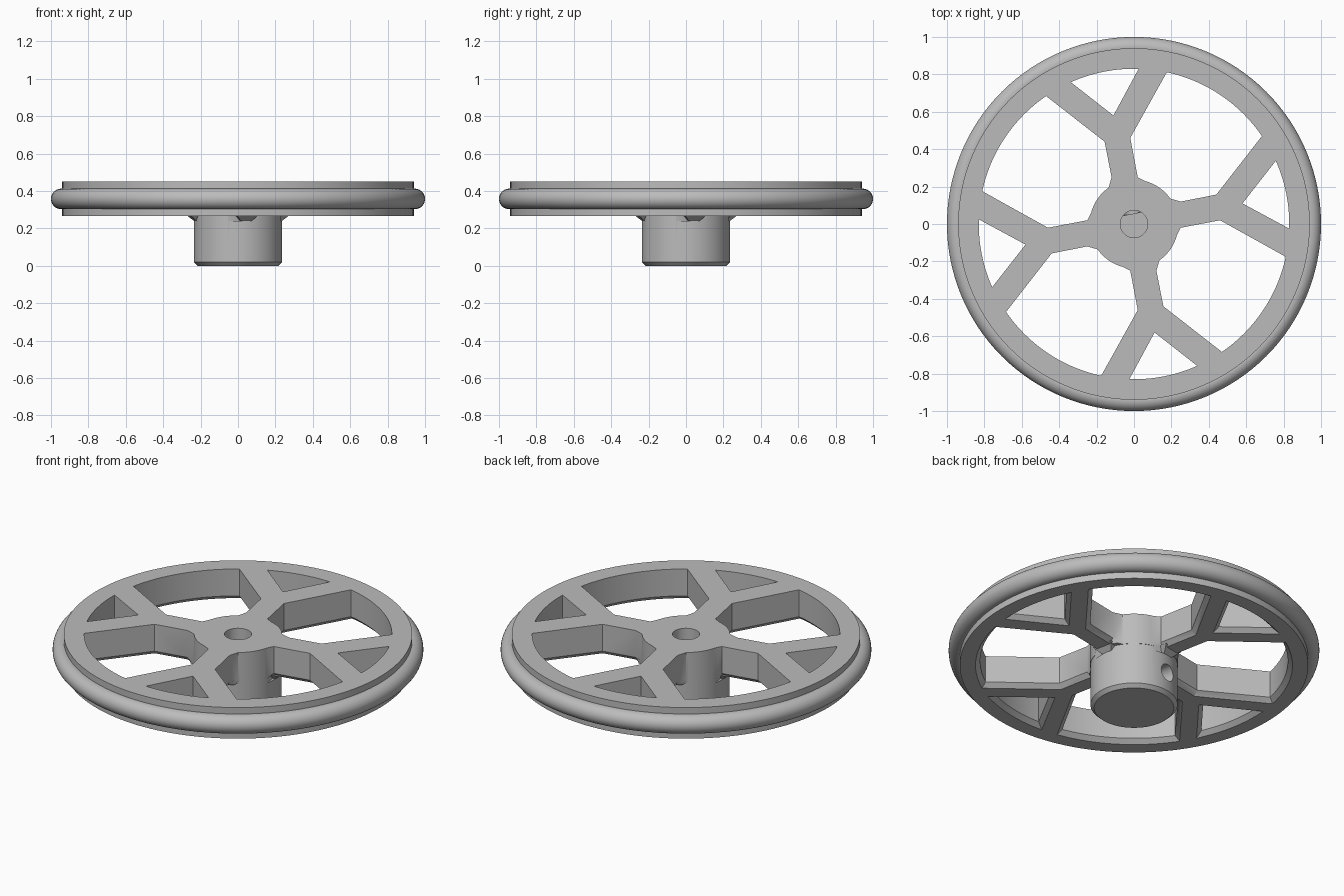
import bpy
import bmesh
from math import cos, sin, radians, tau
from mathutils import Vector, Matrix

if "Cube" in bpy.data.objects:
    bpy.data.objects.remove(bpy.data.objects["Cube"], do_unlink=True)

SEGMENTS = 128
BOTTOM, TOP = 0.265, 0.45
HUB_R = 0.235
RIM_INNER_R = 0.83
SPOKE_ANGLE = 101
CHAMFER = 0.025

grey = bpy.data.materials.new("plain grey")
grey.use_nodes = True
colour = (0.5, 0.5, 0.5, 1)
grey.diffuse_color = colour
grey.node_tree.nodes["Principled BSDF"].inputs["Base Color"].default_value = colour


def arc(r, start, end, steps):
    angles = [radians(start + (end - start) * i / steps) for i in range(steps + 1)]
    return [Vector((r * cos(a), r * sin(a))) for a in angles]


def circle(r):
    return arc(r, 0, 360, SEGMENTS)[:-1]


def loft(bm, sections, matrix=Matrix()):
    """Join (outline, height) sections into a closed solid."""
    rings = [[bm.verts.new(matrix @ Vector((p.x, p.y, z))) for p in pts]
             for pts, z in sections]
    for low, high in zip(rings, rings[1:]):
        for i in range(len(low)):
            j = (i + 1) % len(low)
            bm.faces.new((low[i], low[j], high[j], high[i]))
    bm.faces.new(rings[0][::-1])
    bm.faces.new(rings[-1])


def make_object(name, bm):
    bmesh.ops.recalc_face_normals(bm, faces=bm.faces[:])
    mesh = bpy.data.meshes.new(name)
    bm.to_mesh(mesh)
    bm.free()
    mesh.materials.append(grey)
    obj = bpy.data.objects.new(name, mesh)
    bpy.context.collection.objects.link(obj)
    return obj


def select_only(obj):
    bpy.ops.object.select_all(action='DESELECT')
    obj.select_set(True)
    bpy.context.view_layer.objects.active = obj


def combine(target, tool, operation):
    mod = target.modifiers.new("combine", 'BOOLEAN')
    mod.operation, mod.object, mod.solver = operation, tool, 'EXACT'
    select_only(target)
    bpy.ops.object.modifier_apply(modifier=mod.name)
    bpy.data.objects.remove(tool, do_unlink=True)


def grow(points, amount):
    """Offset a counter-clockwise outline outwards, holding the hub side still."""
    result = []
    for i, p in enumerate(points):
        before = (p - points[i - 1]).normalized()
        after = (points[(i + 1) % len(points)] - p).normalized()
        n1 = Vector((before.y, -before.x))
        n2 = Vector((after.y, -after.x))
        miter = (n1 + n2) / (1 + n1.dot(n2))
        result.append(p.copy() if p.length < HUB_R + 0.01 else p + miter * amount)
    return result


# Rim disc and hub in one turned body
bm = bmesh.new()
loft(bm, [(circle(HUB_R - 0.02), 0), (circle(HUB_R), 0.02), (circle(HUB_R), BOTTOM),
          (circle(0.94), BOTTOM), (circle(0.94), TOP)])
wheel = make_object("spoked_wheel", bm)

# Windows between the forked spokes, flared along their lower edge
main_window = ([Vector((0.25, 0.12)), Vector((0.44, 0.157))]
               + arc(RIM_INNER_R, 34.5, 77.8, 24)
               + [Vector((-0.02, 0.46)), Vector((0.02, 0.25))]
               + arc(HUB_R + 0.002, 76, 35, 12))
fork_window = [Vector((-0.11, 0.58))] + arc(RIM_INNER_R, 88.3, 114, 14)
bm = bmesh.new()
for k in range(4):
    turn = Matrix.Rotation(k * tau / 4, 4, 'Z')
    for outline in (main_window, fork_window):
        loft(bm, [(grow(outline, 2 * CHAMFER), BOTTOM - CHAMFER),
                  (outline, BOTTOM + CHAMFER), (outline, TOP + 0.1)], turn)
combine(wheel, make_object("window_cutter", bm), 'DIFFERENCE')


# Small gussets under the spoke roots
def root_outline(reach, half_width):
    return [Vector((0.18, -half_width)), Vector((reach, -half_width)),
            Vector((reach, half_width)), Vector((0.18, half_width))]


bm = bmesh.new()
for k in range(4):
    turn = Matrix.Rotation(radians(SPOKE_ANGLE + 90 * k), 4, 'Z')
    loft(bm, [(root_outline(0.233, 0.03), BOTTOM - CHAMFER),
              (root_outline(0.275, 0.063), BOTTOM + 0.01)], turn)
combine(wheel, make_object("gusset", bm), 'UNION')

# Blind shaft bore and the set screw hole in the side of the hub
bm = bmesh.new()
loft(bm, [(circle(0.073), 0.12), (circle(0.073), TOP + 0.1)])
combine(wheel, make_object("bore_cutter", bm), 'DIFFERENCE')
bm = bmesh.new()
sideways = (Matrix.Translation((0, 0, 0.135))
            @ Matrix.Rotation(radians(SPOKE_ANGLE), 4, 'Z')
            @ Matrix.Rotation(radians(90), 4, 'Y'))
loft(bm, [(arc(0.05, 0, 360, 48)[:-1], 0.055), (arc(0.05, 0, 360, 48)[:-1], 0.4)], sideways)
combine(wheel, make_object("screw_hole_cutter", bm), 'DIFFERENCE')
select_only(wheel)
bpy.ops.object.shade_smooth_by_angle()

# Round tyre seated on the rim
bpy.ops.mesh.primitive_torus_add(major_radius=0.945, minor_radius=0.055,
                                 major_segments=SEGMENTS, minor_segments=32,
                                 location=(0, 0, (BOTTOM + TOP) / 2))
tyre = bpy.context.object
tyre.name = "tyre"
tyre.data.materials.append(grey)
bpy.ops.object.shade_smooth_by_angle()
